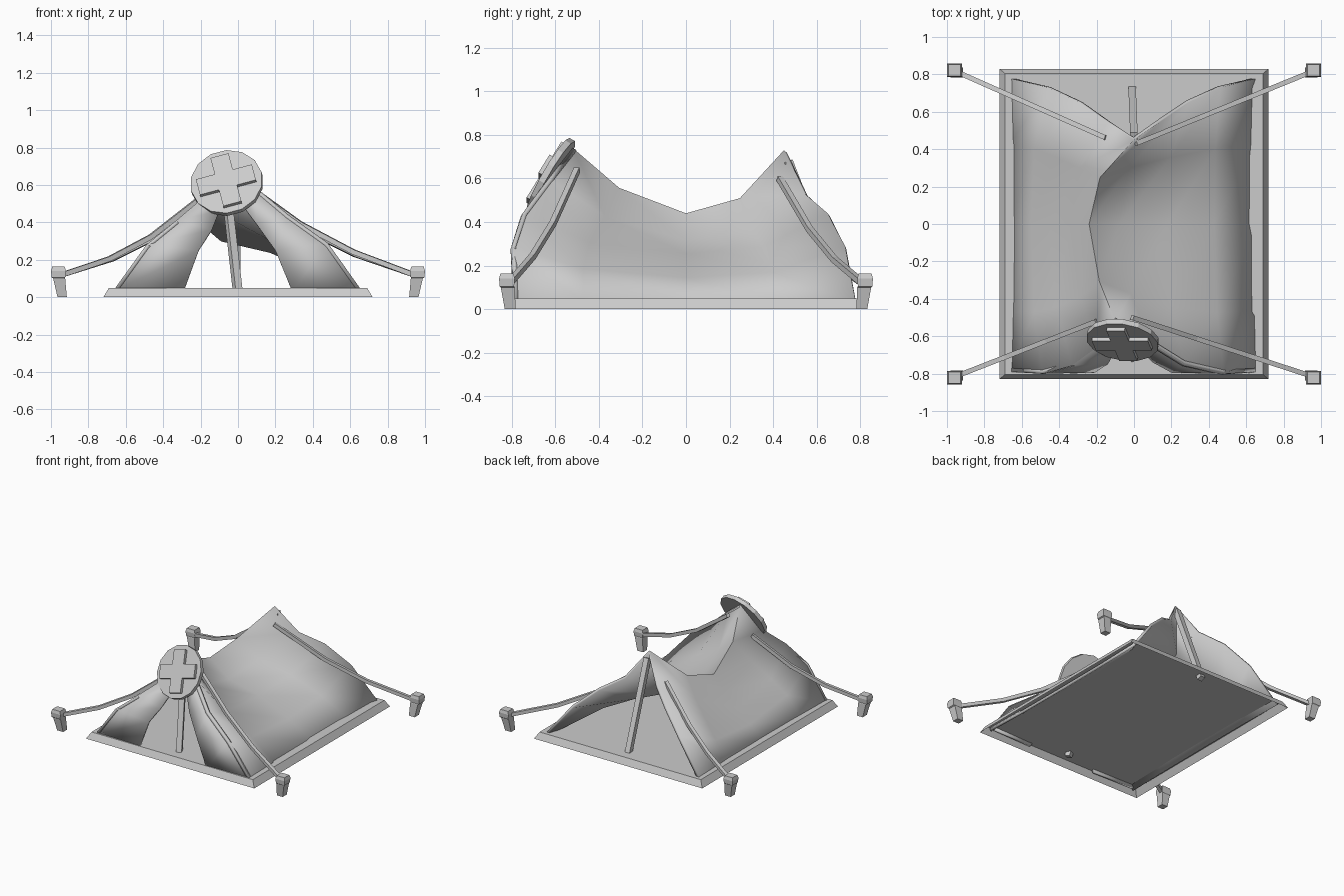
import bpy
from math import pi, radians
from mathutils import Matrix, Vector

if "Cube" in bpy.data.objects:
    bpy.data.objects.remove(bpy.data.objects["Cube"])


def make(name, verts, faces, thickness=0, smooth=False):
    me = bpy.data.meshes.new(name)
    me.from_pydata(verts, [], faces)
    me.update()
    ob = bpy.data.objects.new(name, me)
    bpy.context.collection.objects.link(ob)
    if thickness:
        mod = ob.modifiers.new("thickness", 'SOLIDIFY')
        mod.thickness = thickness
        mod.offset = -1
    if smooth:
        bpy.context.view_layer.objects.active = ob
        ob.select_set(True)
        bpy.ops.object.shade_smooth_by_angle(angle=radians(50))
        ob.select_set(False)
    return ob


def grid_faces(rows, cols):
    return [(r * cols + c, r * cols + c + 1, (r + 1) * cols + c + 1, (r + 1) * cols + c)
            for r in range(rows - 1) for c in range(cols - 1)]


def skin(rings, bottom=True):
    """Faces joining four-cornered rings, capped at the ends."""
    faces = [(3, 2, 1, 0)] if bottom else []
    for r in range(rings - 1):
        for i in range(4):
            a, b = r * 4 + i, r * 4 + (i + 1) % 4
            faces.append((a, b, b + 4, a + 4))
    n = rings * 4
    return faces + [(n - 4, n - 3, n - 2, n - 1)]


CORNERS = ((-1, -1), (1, -1), (1, 1), (-1, 1))


def stack(name, rings, bottom=True):
    """Box made of stacked rectangles: (cx, cy, half_x, half_y, z)."""
    verts = [(cx + sx * hx, cy + sy * hy, z) for cx, cy, hx, hy, z in rings for sx, sy in CORNERS]
    return make(name, verts, skin(len(rings), bottom))


def rod(name, pts, half):
    """Square bar along a path."""
    pts = [Vector(p) for p in pts]
    side = (pts[-1] - pts[0]).cross(Vector((0, 0, 1))).normalized()
    verts = []
    for i, p in enumerate(pts):
        along = (pts[min(i + 1, len(pts) - 1)] - pts[max(i - 1, 0)]).normalized()
        up = side.cross(along)
        verts += [p + side * sx * half + up * sy * half for sx, sy in CORNERS]
    faces = [tuple(reversed(f)) for f in skin(len(pts))]
    return make(name, verts, faces)


def prism(name, outline, z0, z1, matrix):
    n = len(outline)
    verts = [matrix @ Vector((x, y, z)) for z in (z0, z1) for x, y in outline]
    faces = [tuple(reversed(range(n))), tuple(range(n, 2 * n))]
    faces += [(i, (i + 1) % n, (i + 1) % n + n, i + n) for i in range(n)]
    return make(name, verts, faces)


# Floor sheet with sloped rim, open underneath
stack("floor", [(0, 0, .72, .83, 0), (0, 0, .69, .805, .05)], bottom=False)

# Sagging canvas roof: front edge, middle and back edge sections, left to right
front = [(-.67, -.79, .03), (-.49, -.8, .28), (-.33, -.755, .41), (-.2, -.66, .52),
         (-.1, -.52, .74), (.08, -.63, .6), (.27, -.75, .44), (.48, -.8, .29), (.665, -.79, .03)]
middle = [(-.66, 0, .03), (-.55, 0, .135), (-.45, 0, .23), (-.34, 0, .335),
          (-.24, 0, .44), (-.08, 0, .315), (.18, 0, .255), (.43, 0, .145), (.655, 0, .03)]
back = [(-.67, .78, .03), (-.46, .73, .29), (-.29, .65, .44), (-.14, .545, .53),
        (0, .45, .73), (.14, .545, .53), (.29, .65, .44), (.46, .73, .29), (.665, .78, .03)]


def between(end, f, fy):
    row = []
    for i, (e, m) in enumerate(zip(end, middle)):
        g = f if 3 <= i <= 5 else f * .7
        row.append((m[0] + (e[0] - m[0]) * g, e[1] * fy, m[2] + (e[2] - m[2]) * g))
    return row


rows = [front, between(front, .39, .59), middle, between(back, .24, .55), back]
make("canvas_roof", [p for r in rows for p in r], grid_faces(5, 9), .02, True)

# Door flaps folded to either side of the entrance
left_in = [(-.29, -.8, .03), (-.21, -.795, .25), (-.14, -.75, .36), (-.1, -.68, .46), (-.09, -.57, .68)]
right_in = [(.29, -.8, .03), (.2, -.795, .25), (.1, -.74, .39), (.04, -.68, .47), (-.08, -.57, .68)]
for name, a, b in (("left_flap", front[:5], left_in), ("right_flap", right_in, front[:3:-1])):
    make(name, [p for pair in zip(a, b) for p in pair], grid_faces(5, 2), .02, True)

# Tent poles
rod("front_pole", [(.0, -.72, .02), (-.075, -.55, .68)], .02)
rod("back_pole", [(-.01, .725, .02), (0, .47, .68)], .02)

# Guy ropes and pegs at the four corners
tops = {(-1, -1): (-.2, -.52, .53), (1, -1): (-.01, -.5, .64),
        (-1, 1): (-.15, .46, .53), (1, 1): (.01, .43, .6)}
for (sx, sy), top in tops.items():
    end = Vector((sx * .94, sy * .81, .12))
    pts = []
    for t, sag in ((0, 0), (.34, .055), (.64, .06), (1, 0)):
        p = end.lerp(Vector(top), t)
        p.z -= sag
        pts.append(p)
    rod("guy_rope", pts, .013)
    x, y = sx * .96, sy * .822
    stack("peg", [(x - sx * .02, y - sy * .015, .025, .025, 0),
                  (x - sx * .004, y - sy * .004, .032, .032, .1),
                  (x, y, .036, .033, .105), (x, y, .04, .036, .14),
                  (x, y, .033, .03, .163)])

# Round sign with a raised cross, tilted back above the door
tilt = Matrix.Translation((-.06, -.62, .61)) @ Matrix.Rotation(radians(-15), 4, 'Y') \
    @ Matrix.Rotation(radians(59), 4, 'X')
disc = [(Matrix.Rotation(2 * pi * i / 14, 2) @ Vector((.195, 0)))[:] for i in range(14)]
prism("sign_disc", disc, -.015, .015, tilt)
w, l = .05, .155
cross = [(w, -l), (w, -w), (l, -w), (l, w), (w, w), (w, l),
         (-w, l), (-w, w), (-l, w), (-l, -w), (-w, -w), (-w, -l)]
prism("sign_cross", cross, .01, .037, tilt)
